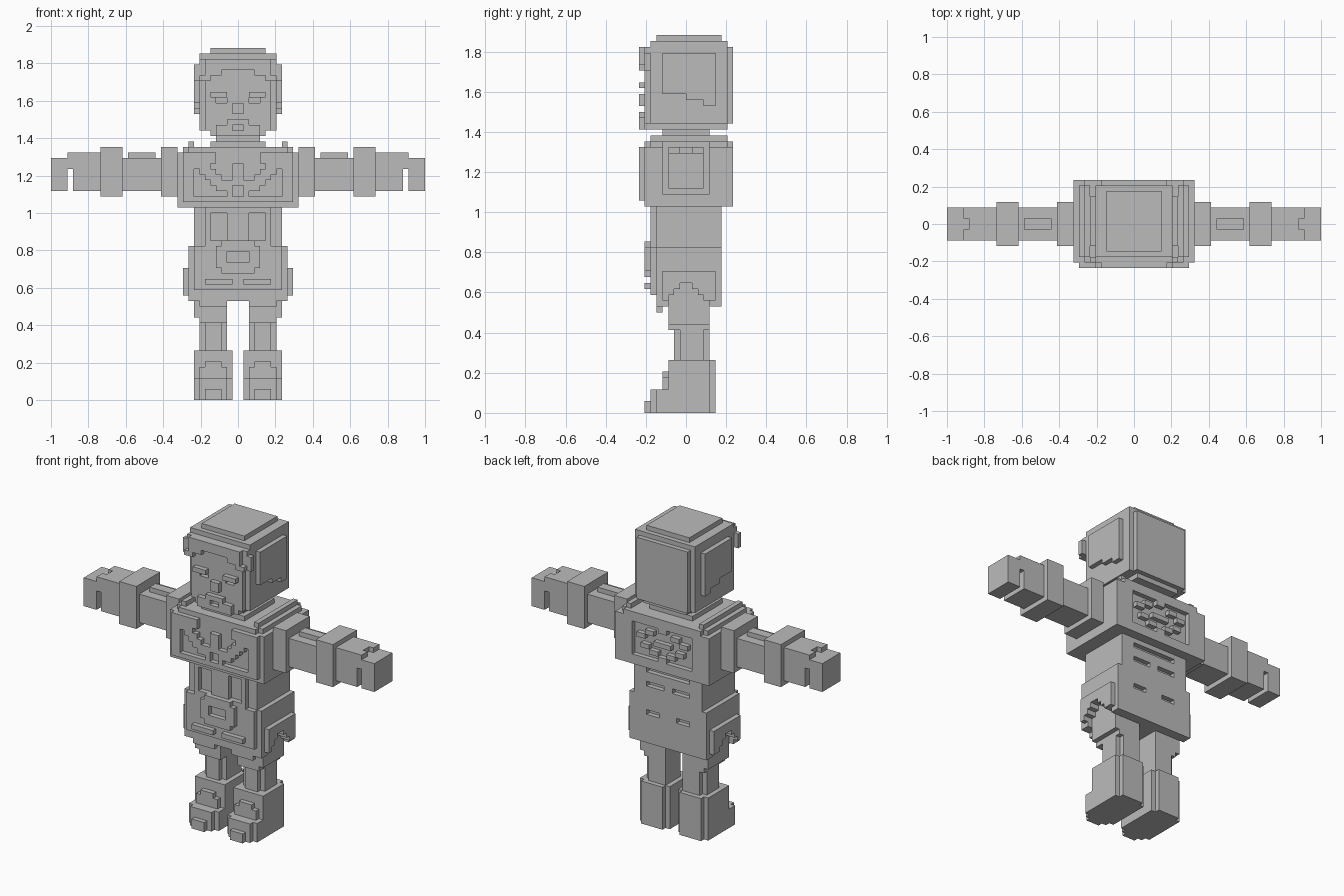
import bpy, bmesh, math

if "Cube" in bpy.data.objects:
    bpy.data.objects.remove(bpy.data.objects["Cube"])

U = 1 / 34            # one block
taken = set()         # all blocks used so far
parts = {}            # part name -> its blocks

grey = bpy.data.materials.new("plain grey")
grey.diffuse_color = (0.5, 0.5, 0.5, 1)
grey.use_nodes = True
grey.node_tree.nodes["Principled BSDF"].inputs["Base Color"].default_value = grey.diffuse_color


def cells(x0, x1, y0, y1, z0, z1, mirror=True):
    s = {(x, y, z) for x in range(x0, x1) for y in range(y0, y1) for z in range(z0, z1)}
    return s | {(-1 - x, y, z) for x, y, z in s} if mirror else s


def add(name, *box):
    new = cells(*box) - taken
    parts.setdefault(name, set()).update(new)
    taken.update(new)


def cut(*box):
    gone = cells(*box)
    taken.difference_update(gone)
    for p in parts.values():
        p.difference_update(gone)


# --- head: stepped block, crown, side hair, fringe and chin
add("head", 0, 7, -6, 7, 49, 63)
add("head", 0, 6, -7, 8, 49, 62)
add("head", 0, 5, -7, 7, 48, 49)
add("crown", 0, 5, -5, 6, 63, 64)
add("side_hair", 7, 8, -4, 0, 54, 61)
add("side_hair", 7, 8, 0, 3, 53, 61)
add("side_hair", 7, 8, 3, 5, 52, 61)
add("side_hair", 7, 8, -7, -6, 58, 61)
add("fringe", 0, 7, -7, -6, 58, 62)
add("fringe", 0, 6, -8, -7, 60, 62)
add("fringe", 3, 6, -8, -7, 59, 60)
add("fringe", 5, 7, -8, -7, 58, 59)
add("brow", 2, 5, -8, -7, 55, 56)
add("nose", 0, 1, -8, -7, 52, 54)
add("beard", 0, 2, -8, -7, 50, 51)
add("beard", 0, 4, -8, -7, 48, 50)
cut(0, 1, -8, -7, 49, 50)
cut(2, 4, -7, -6, 54, 55)
add("neck", 0, 4, -4, 4, 46, 49)
add("collar", 0, 5, -5, 5, 46, 47)

# --- chest: stepped shell with straps
add("chest", 0, 10, -6, 7, 35, 46)
add("chest", 0, 11, -6, 7, 35, 45)
add("chest", 0, 9, -7, 8, 35, 46)
add("chest", 9, 11, -7, -6, 35, 45)
add("chest", 9, 11, 7, 8, 35, 45)
add("shoulder_strap", 8, 9, -6, 7, 46, 47)
add("chest_plate", 0, 10, -8, -7, 36, 45)
cut(1, 8, -8, -7, 37, 43)
cut(0, 4, -8, -7, 43, 45)
for i, z in enumerate(range(38, 44)):      # diagonal straps to the emblem
    add("chest_strap", i + 1, i + 4, -8, -7, z, z + 1)
add("chest_emblem", 0, 2, -8, -7, 36, 40)
cut(0, 1, -8, -7, 37, 39)
# back emblem recess with small relief blocks
cut(0, 7, 7, 8, 37, 44)
for x, z, w in ((0, 37, 1), (1, 38, 2), (3, 39, 2), (4, 41, 2), (2, 42, 2), (0, 40, 2), (0, 43, 1)):
    add("back_emblem", x, x + w, 7, 8, z, z + 1)

# --- arms held out to the sides
add("shoulder", 11, 14, -4, 4, 37, 46)
add("upper_arm", 14, 21, -3, 3, 38, 44)
add("arm_strip", 15, 20, -1, 1, 44, 45)
add("cuff", 21, 25, -4, 4, 37, 46)
add("hand", 25, 34, -3, 3, 38, 44)
add("hand", 25, 31, -3, 3, 44, 45)
cut(30, 31, -1, 1, 44, 45)
cut(30, 31, -3, 3, 38, 42)

# --- waist and coat
add("waist", 0, 8, -5, 6, 28, 35)
add("waist", 0, 6, -6, -5, 28, 35)
cut(2, 5, -6, -5, 29, 34)
cut(0, 5, 5, 6, 33, 34)
cut(1, 5, 5, 6, 30, 31)
add("hips", 0, 9, -5, 6, 18, 28)
add("hips", 0, 8, -6, -5, 20, 28)
add("hip_plate", 9, 10, -4, 5, 19, 24)
add("coat_front", 2, 7, -5, -4, 17, 20)
add("belt_buckle", 0, 4, -7, -6, 24, 28)
add("belt_buckle", 0, 3, -7, -6, 23, 29)
cut(0, 2, -7, -6, 25, 27)
add("coat_hem", 1, 6, -7, -6, 21, 22)
cut(2, 5, 5, 6, 24, 25)
for y, z in ((-3, 20), (-2, 21), (-1, 22), (0, 22), (1, 21), (2, 20), (3, 19)):
    cut(8, 10, y, y + 1, 18, z)            # stepped arch over each leg

# --- legs and boots
add("thigh", 1, 8, -3, 4, 18, 20)
add("thigh", 2, 8, -3, 4, 15, 18)
add("thigh", 2, 7, -3, 4, 14, 15)
add("shin", 2, 6, -1, 4, 9, 14)
add("shin", 6, 7, -1, 3, 9, 14)
add("shin", 3, 6, -2, -1, 9, 14)
add("boot", 1, 8, -3, 4, 0, 9)
add("boot", 2, 7, 4, 5, 0, 9)
add("boot_toe", 1, 8, -5, -3, 0, 4)
add("boot_toe", 2, 7, -6, -5, 0, 3)
add("boot_toe", 2, 7, -6, -5, 3, 4)
add("boot_toe", 3, 6, -7, -6, 0, 2)
add("boot_strap", 2, 7, -4, -3, 4, 6)
add("boot_strap", 3, 6, -4, -3, 6, 7)

# --- turn the outer block faces of each part into a mesh
for name, blocks in parts.items():
    bm = bmesh.new()
    verts = {}
    for c in blocks:
        for axis in range(3):
            for side in (0, 1):
                n = list(c)
                n[axis] += 2 * side - 1
                if tuple(n) in taken:
                    continue
                a, b = (axis + 1) % 3, (axis + 2) % 3
                ring = []
                for da, db in ((0, 0), (1, 0), (1, 1), (0, 1)):
                    p = list(c)
                    p[axis] += side
                    p[a] += da
                    p[b] += db
                    p = tuple(p)
                    if p not in verts:
                        verts[p] = bm.verts.new([k * U for k in p])
                    ring.append(verts[p])
                bm.faces.new(ring if side else ring[::-1])
    bmesh.ops.dissolve_limit(bm, angle_limit=math.radians(1), verts=bm.verts, edges=bm.edges)
    mesh = bpy.data.meshes.new(name)
    bm.to_mesh(mesh)
    bm.free()
    mesh.materials.append(grey)
    bpy.context.collection.objects.link(bpy.data.objects.new(name, mesh))
